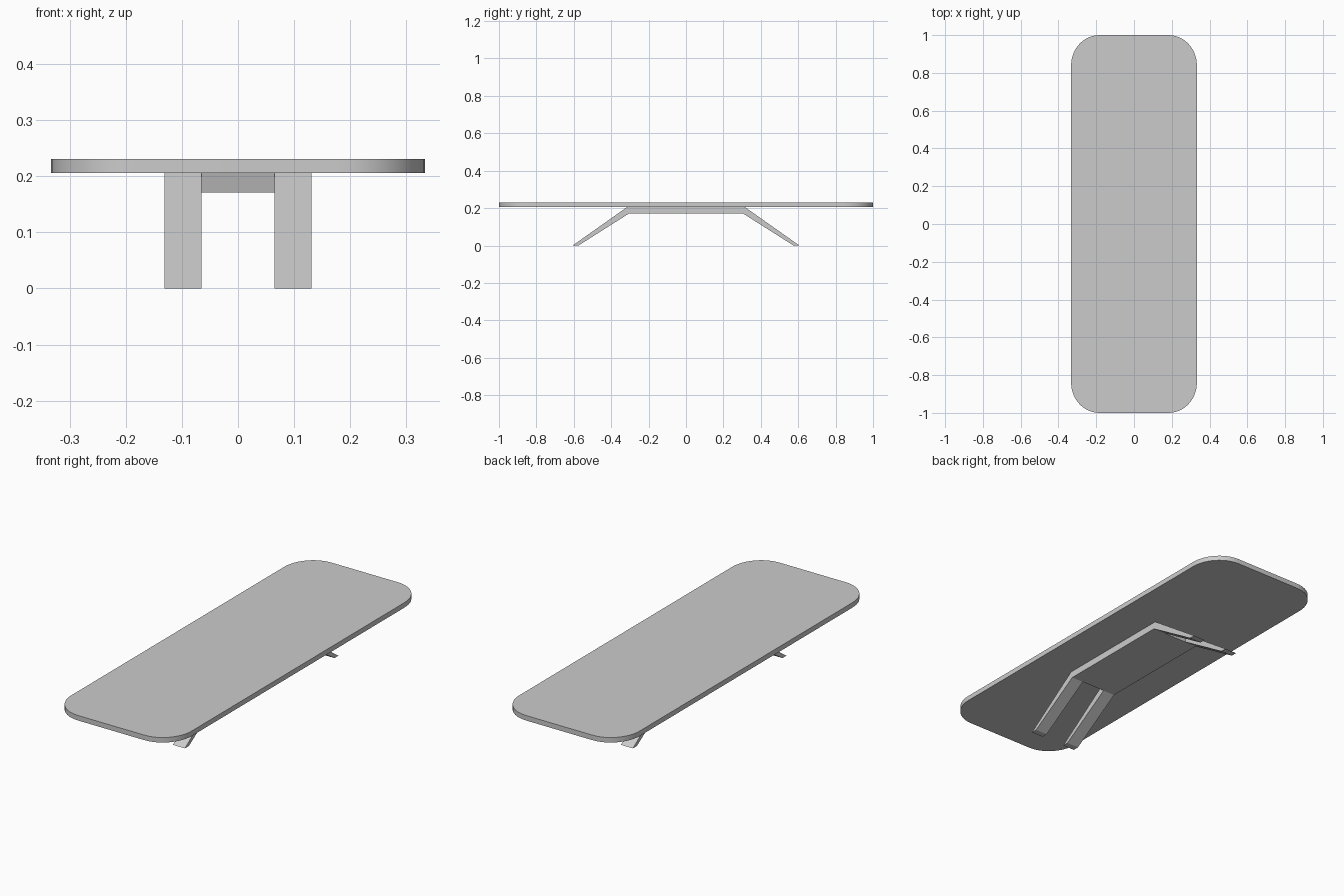
import bpy, bmesh, math

if "Cube" in bpy.data.objects:
    bpy.data.objects.remove(bpy.data.objects["Cube"])


def finish(bm, name):
    bmesh.ops.recalc_face_normals(bm, faces=bm.faces)
    mesh = bpy.data.meshes.new(name)
    bm.to_mesh(mesh)
    bm.free()
    obj = bpy.data.objects.new(name, mesh)
    bpy.context.collection.objects.link(obj)
    bpy.ops.object.select_all(action='DESELECT')
    obj.select_set(True)
    bpy.context.view_layer.objects.active = obj
    bpy.ops.object.shade_smooth_by_angle(angle=math.radians(30))
    return obj


# Tabletop: rounded rectangle outline, extruded upwards
HX, HY, RX, RY, SEG = 0.333, 1.0, 0.15, 0.16, 12
BOTTOM, TOP = 0.2055, 0.2305
bm = bmesh.new()
outline = []
for q, (sx, sy) in enumerate([(1, 1), (-1, 1), (-1, -1), (1, -1)]):
    for i in range(SEG + 1):
        a = math.pi / 2 * (q + i / SEG)
        outline.append(bm.verts.new((sx * (HX - RX) + RX * math.cos(a),
                                     sy * (HY - RY) + RY * math.sin(a), BOTTOM)))
face = bm.faces.new(outline)
ext = bmesh.ops.extrude_face_region(bm, geom=[face], use_keep_orig=True)
for v in ext["geom"]:
    if isinstance(v, bmesh.types.BMVert):
        v.co.z = TOP
finish(bm, "tabletop")

# Base: a bent slab made of 3 x 3 cells, leaving a slot between each pair of legs
xs = [-0.131, -0.065, 0.065, 0.131]
lower = [(-0.575, 0), (-0.305, 0.171), (0.305, 0.171), (0.575, 0)]
upper = [(-0.606, 0), (-0.315, BOTTOM), (0.315, BOTTOM), (0.606, 0)]
CUBE_FACES = [(0, 1, 3, 2), (4, 5, 7, 6), (0, 1, 5, 4),
              (2, 3, 7, 6), (0, 2, 6, 4), (1, 3, 7, 5)]
skin = {}
for i in range(3):
    for j in range(3):
        if i == 1 and j != 1:
            continue
        keys = [(i + a, j + b, c) for a in (0, 1) for b in (0, 1) for c in (0, 1)]
        for f in CUBE_FACES:
            loop = [keys[k] for k in f]
            # walls shared by two cells cancel out
            if skin.pop(frozenset(loop), None) is None:
                skin[frozenset(loop)] = loop

bm = bmesh.new()
verts = {}
for loop in skin.values():
    for k in loop:
        if k not in verts:
            y, z = (upper if k[2] else lower)[k[1]]
            verts[k] = bm.verts.new((xs[k[0]], y, z))
    bm.faces.new([verts[k] for k in loop])
finish(bm, "leg_base")
